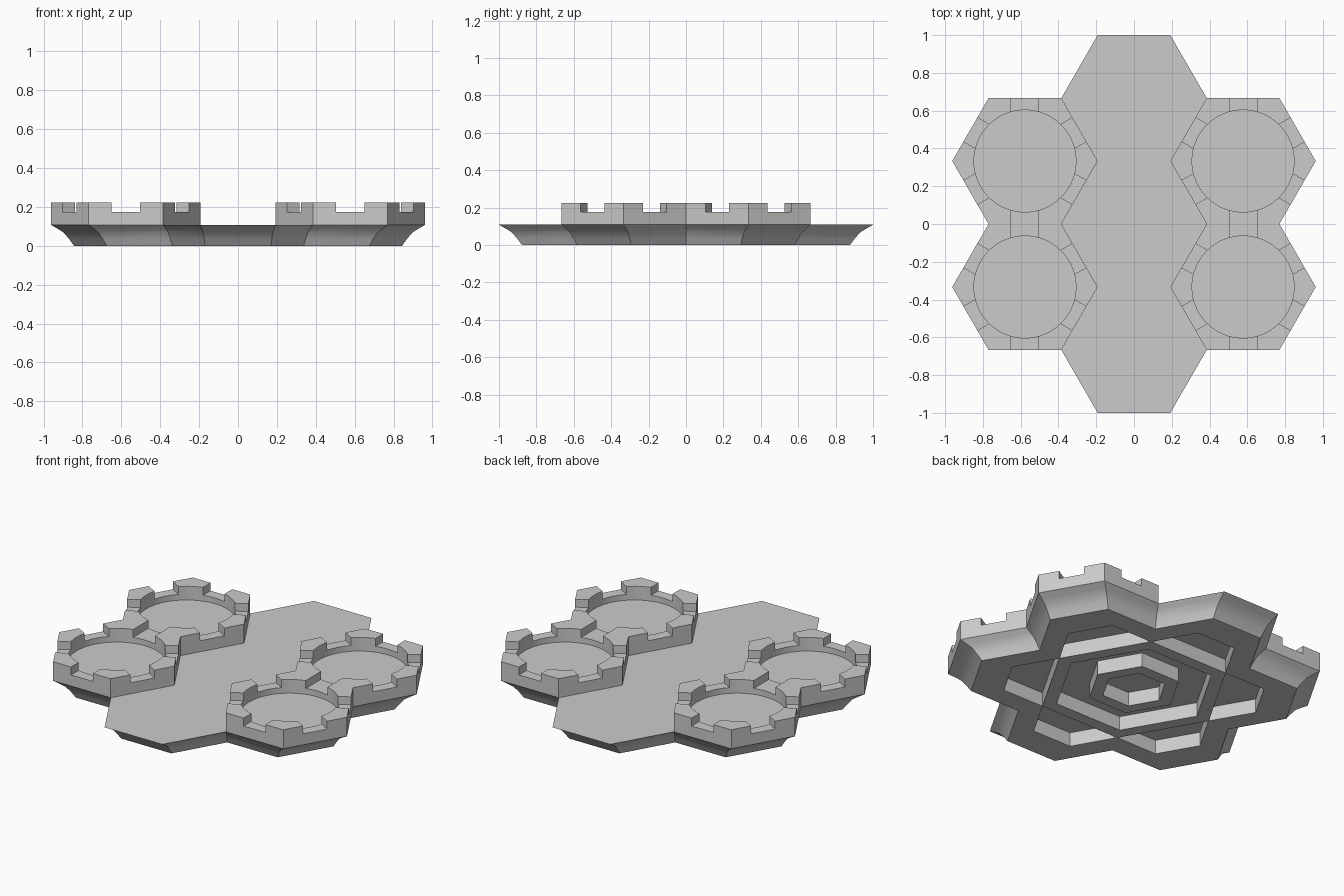
import bpy, bmesh
from math import sin, cos, radians, pi

cube = bpy.data.objects.get("Cube")
if cube:
    bpy.data.objects.remove(cube, do_unlink=True)

APOTHEM = 1 / 3                    # each hexagonal tile
RADIUS = APOTHEM / cos(pi / 6)
DECK_Z, WALL_Z = 0.108, 0.223
DIRECTIONS = [30 + 60 * k for k in range(6)]

grey = bpy.data.materials.new("plain_grey")
grey.use_nodes = True
grey.diffuse_color = (0.6, 0.6, 0.6, 1)
shader = next(n for n in grey.node_tree.nodes if n.type == 'BSDF_PRINCIPLED')
shader.inputs["Base Color"].default_value = grey.diffuse_color


def polar(r, deg):
    return r * cos(radians(deg)), r * sin(radians(deg))


def ngon(r, sides=6):
    return [polar(r, 360 * i / sides) for i in range(sides)]


def turned(points, deg):
    c, s = cos(radians(deg)), sin(radians(deg))
    return [(x * c - y * s, x * s + y * c) for x, y in points]


def loft(name, loops, closed=False):
    """Skin a list of (outline, z) loops; cap the ends or close into a ring."""
    bm = bmesh.new()
    rows = [[bm.verts.new((x, y, z)) for x, y in pts] for pts, z in loops]
    pairs = list(zip(rows, rows[1:]))
    if closed:
        pairs.append((rows[-1], rows[0]))
    else:
        bm.faces.new(rows[0])
        bm.faces.new(rows[-1])
    for a, b in pairs:
        for i in range(len(a)):
            j = (i + 1) % len(a)
            bm.faces.new((a[i], a[j], b[j], b[i]))
    bmesh.ops.recalc_face_normals(bm, faces=bm.faces)
    mesh = bpy.data.meshes.new(name)
    bm.to_mesh(mesh)
    bm.free()
    mesh.materials.append(grey)
    obj = bpy.data.objects.new(name, mesh)
    bpy.context.collection.objects.link(obj)
    return obj


def prism(name, pts, z0, z1):
    return loft(name, [(pts, z0), (pts, z1)])


def activate(obj):
    bpy.ops.object.select_all(action='DESELECT')
    obj.select_set(True)
    bpy.context.view_layer.objects.active = obj


def carve(obj, cutters):
    activate(obj)
    for cutter in cutters:
        cutter.hide_render = True
        mod = obj.modifiers.new("carve", 'BOOLEAN')
        mod.operation = 'DIFFERENCE'
        mod.solver = 'EXACT'
        mod.object = cutter
        bpy.ops.object.modifier_apply(modifier=mod.name)
        bpy.data.objects.remove(cutter, do_unlink=True)
    bpy.ops.object.shade_smooth_by_angle(angle=radians(30))


# Base: outline of seven joined tiles, flaring upward in a curve
outline = []
for d in DIRECTIONS:
    cx, cy = polar(2 * APOTHEM, d)
    for turn in (-90, -30, 30):
        vx, vy = polar(RADIUS, d + turn)
        outline.append((cx + vx, cy + vy))
flare = [(0.877, 0), (0.903, 0.035), (0.932, 0.068), (0.965, 0.088), (1, DECK_Z)]
base = loft("base", [([(x * s, y * s) for x, y in outline], z) for s, z in flare])

# Underside recesses: hexagonal pit, ring groove and six tapered pockets
DEPTH, BELOW = 0.085, -0.1
cutters = [prism("centre_pit_cutter", ngon(0.18), BELOW, DEPTH)]
inner, outer = ngon(0.26), ngon(0.45)
cutters.append(loft("groove_cutter", [(outer, BELOW), (outer, DEPTH),
                                      (inner, DEPTH), (inner, BELOW)], closed=True))
near, far, near_half, far_half = 0.463, 0.70, 0.265, 0.13
pocket = [(near, -near_half), (far, -far_half), (far, far_half), (near, near_half)]
for d in DIRECTIONS:
    cutters.append(prism("pocket_cutter", turned(pocket, d), BELOW, DEPTH))
carve(base, cutters)

# Battlement: hexagonal wall with a round well and a notch in every side
wall = prism("battlement", ngon(RADIUS), DECK_Z, WALL_Z)
cutters = [prism("well_cutter", ngon(0.27, 64), 0.14, 0.4)]
bar = [(-0.5, -0.073), (0.5, -0.073), (0.5, 0.073), (-0.5, 0.073)]
for d in DIRECTIONS[:3]:
    cutters.append(prism("notch_cutter", turned(bar, d), 0.175, 0.4))
carve(wall, cutters)

# One battlement on each of the four side tiles
spots = [polar(2 * APOTHEM, d) for d in DIRECTIONS if d % 180 != 90]
for i, (x, y) in enumerate(spots):
    tile = wall if i == 0 else wall.copy()
    if i:
        bpy.context.collection.objects.link(tile)
    tile.name = ("back_" if y > 0 else "front_") + ("left" if x > 0 else "right") + "_battlement"
    tile.location = (x, y, 0)
